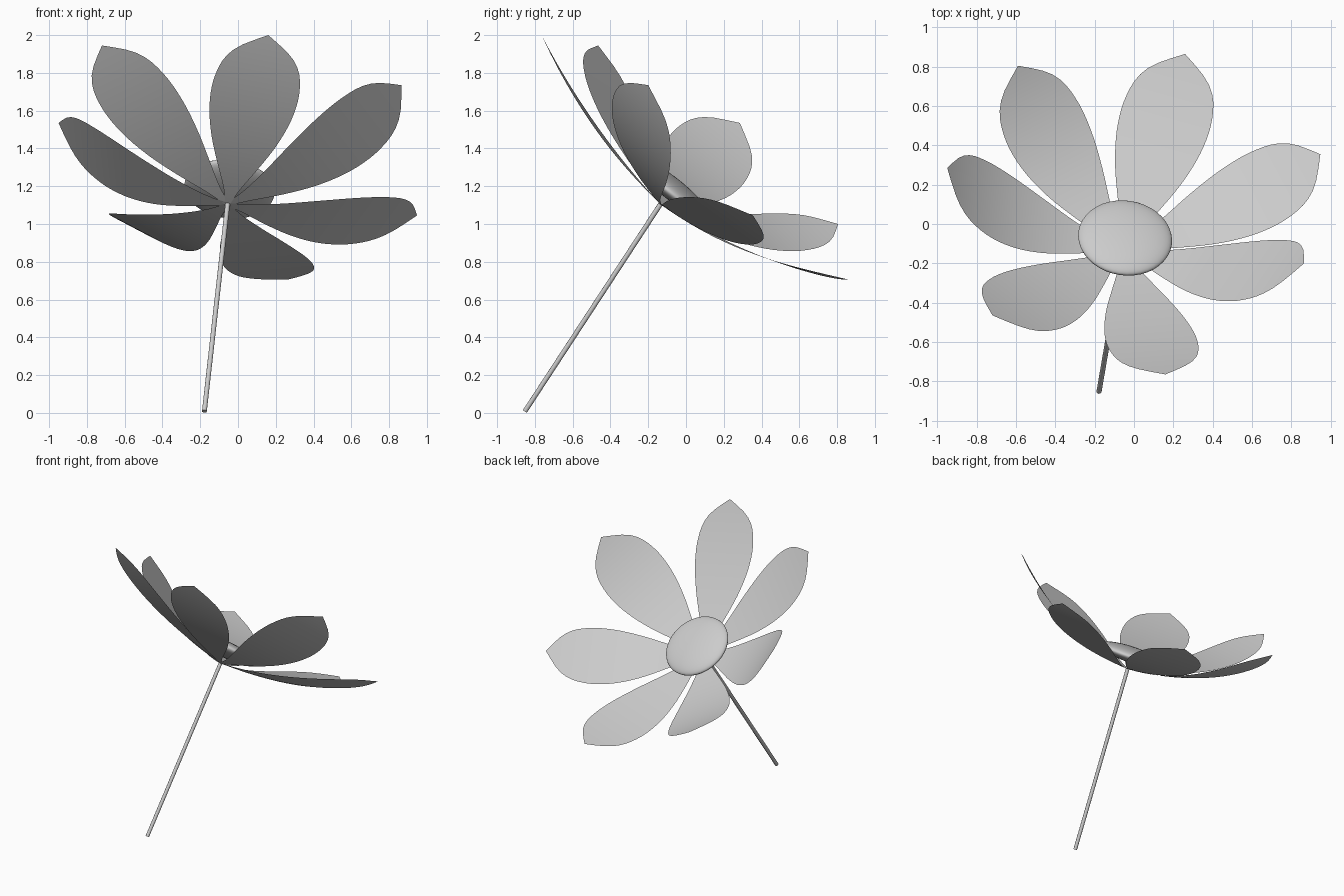
import bpy, bmesh, math
from mathutils import Vector

if "Cube" in bpy.data.objects:
    bpy.data.objects.remove(bpy.data.objects["Cube"])

ROOT = Vector((-0.055, -0.135, 1.105))       # where stem and petals meet
FOOT = Vector((-0.178, -0.853, 0.008))       # lower end of the stem
STEM_DIR = (ROOT - FOOT).normalized()
AXIS = Vector((.095, .62, .78)).normalized()  # direction the flower faces

# Petal half-width along its length
PROFILE = [(0, .012), (.1, .043), (.25, .11), (.4, .173), (.55, .217), (.68, .232),
           (.78, .221), (.85, .195), (.91, .145), (.96, .07), (1, 0)]


def half_width(t):
    """Smooth (Hermite) interpolation of the petal profile."""
    for i in range(len(PROFILE) - 1):
        (t0, w0), (t1, w1) = PROFILE[i], PROFILE[i + 1]
        if t <= t1:
            tp, wp = PROFILE[max(i - 1, 0)]
            tn, wn = PROFILE[min(i + 2, len(PROFILE) - 1)]
            h = t1 - t0
            m0, m1 = (w1 - wp) / (t1 - tp) * h, (wn - w0) / (tn - t0) * h
            u = (t - t0) / h
            return ((2*u**3 - 3*u*u + 1) * w0 + (u**3 - 2*u*u + u) * m0
                    + (3*u*u - 2*u**3) * w1 + (u**3 - u*u) * m1)
    return 0


def make_petal(name, tip, sag, rows=28, cols=8):
    """Thin sheet from the root to the tip, bowed lengthwise."""
    spine = Vector(tip) - ROOT
    side = AXIS.cross(spine).normalized()
    up = spine.cross(side).normalized()
    bm = bmesh.new()
    grid = []
    for r in range(rows + 1):
        t = r / rows
        w = max(half_width(t), 0)
        mid = ROOT + spine * t - up * (sag * 4 * t * (1 - t))
        grid.append([bm.verts.new(mid + side * (w * (2 * c / cols - 1)))
                     for c in range(cols + 1)])
    for a, b in zip(grid, grid[1:]):
        for c in range(cols):
            bm.faces.new((a[c], b[c], b[c + 1], a[c + 1]))
    bmesh.ops.remove_doubles(bm, verts=bm.verts, dist=1e-5)
    bmesh.ops.recalc_face_normals(bm, faces=bm.faces)
    if sum((f.normal.dot(up) for f in bm.faces)) < 0:
        bmesh.ops.reverse_faces(bm, faces=bm.faces)
    for f in bm.faces:
        f.smooth = True
    me = bpy.data.meshes.new(name)
    bm.to_mesh(me)
    bm.free()
    bpy.context.collection.objects.link(bpy.data.objects.new(name, me))


# Seven petals, each placed by its tip and bow depth
PETALS = [((.16, -.765, 2.0), .045), ((-.72, -.465, 1.945), .045), ((.865, -.2, 1.735), .09),
          ((-.95, .285, 1.535), .095), ((.948, .355, 1.045), .065),
          ((-.59, .805, 1.0), .1), ((.26, .865, .705), .06)]
for i, (tip, sag) in enumerate(PETALS):
    make_petal(f"petal_{i + 1}", tip, sag)

# Flower centre: flattened dome
bpy.ops.mesh.primitive_uv_sphere_add(segments=40, ring_count=20, radius=1,
                                     location=ROOT + AXIS * 0.103,
                                     rotation=AXIS.to_track_quat('Z', 'Y').to_euler())
centre = bpy.context.object
centre.name = "flower_centre"
centre.scale = (.24, .24, .055)
bpy.ops.object.shade_smooth()

# Stem
bpy.ops.mesh.primitive_cylinder_add(vertices=12, radius=.013, depth=(ROOT - FOOT).length,
                                    location=(ROOT + FOOT) / 2,
                                    rotation=STEM_DIR.to_track_quat('Z', 'Y').to_euler())
bpy.context.object.name = "stem"
bpy.ops.object.shade_smooth_by_angle(angle=math.radians(40))
